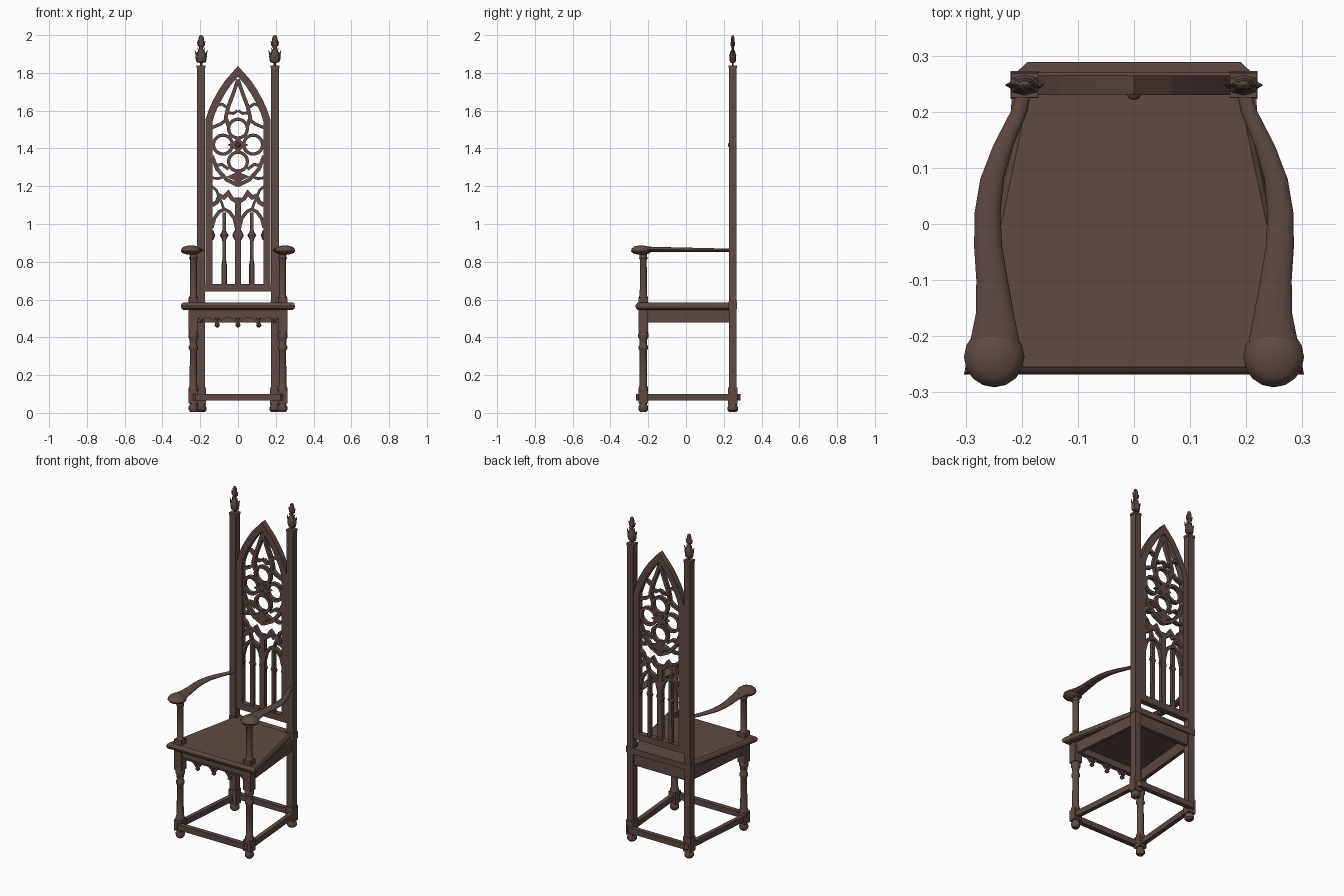
import bpy, bmesh, math
from mathutils import Vector, Matrix

if "Cube" in bpy.data.objects:
    bpy.data.objects.remove(bpy.data.objects["Cube"], do_unlink=True)

wood = bpy.data.materials.new("dark brown wood")
wood.use_nodes = True
COLOR = (0.112, 0.068, 0.056, 1)
wood.diffuse_color = COLOR
wood.node_tree.nodes["Principled BSDF"].inputs["Base Color"].default_value = COLOR
SIDES = ((1, "left"), (-1, "right"))


def finish(name, bm, smooth=False):
    bmesh.ops.recalc_face_normals(bm, faces=bm.faces)
    mesh = bpy.data.meshes.new(name)
    bm.to_mesh(mesh)
    bm.free()
    mesh.materials.append(wood)
    ob = bpy.data.objects.new(name, mesh)
    bpy.context.collection.objects.link(ob)
    if smooth:
        bpy.ops.object.select_all(action="DESELECT")
        ob.select_set(True)
        bpy.context.view_layer.objects.active = ob
        bpy.ops.object.shade_smooth_by_angle(angle=math.radians(40))
    return ob


def loft(bm, rings, closed=False):
    """Skin a list of equal rings, capping the ends unless closed."""
    rows = [[bm.verts.new(p) for p in r] for r in rings]
    n = len(rows[0])
    pairs = list(zip(rows, rows[1:])) + ([(rows[-1], rows[0])] if closed else [])
    for a, b in pairs:
        for i in range(n):
            j = (i + 1) % n
            bm.faces.new((a[i], a[j], b[j], b[i]))
    if not closed:
        bm.faces.new(rows[0])
        bm.faces.new(rows[-1])


def box(bm, x0, x1, y0, y1, z0, z1):
    loft(bm, [[(x0, y0, z), (x1, y0, z), (x1, y1, z), (x0, y1, z)] for z in (z0, z1)])


def lathe(bm, x, y, profile, n=12, flat=1.0):
    loft(bm, [[(x + r * math.cos(2 * math.pi * i / n),
                y + flat * r * math.sin(2 * math.pi * i / n), z) for i in range(n)]
              for r, z in profile])


def strip(bm, pts, w, y0, y1, closed=False):
    """Flat bar of width w following x,z points, with mitred corners."""
    p = [Vector(q) for q in pts]
    n, rings = len(p), []
    for i, q in enumerate(p):
        a = p[i - 1] if i or closed else None
        b = p[(i + 1) % n] if i < n - 1 or closed else None
        d1 = (q - a).normalized() if a else (b - q).normalized()
        d2 = (b - q).normalized() if b else d1
        t = (d1 + d2).normalized()
        o = Vector((-t.y, t.x)) * (w / 2 / max(0.45, t.dot(d1)))
        l, r = q + o, q - o
        rings.append([(l.x, y0, l.y), (r.x, y0, r.y), (r.x, y1, r.y), (l.x, y1, l.y)])
    loft(bm, rings, closed)


def arc(cx, cz, r, a0=0, a1=360, n=20):
    step = math.radians(a1 - a0) / n
    return [(cx + r * math.cos(math.radians(a0) + step * i),
             cz + r * math.sin(math.radians(a0) + step * i)) for i in range(n)]


def flip(pts, s):
    return [(s * x, z) for x, z in pts]


def beam(bm, a, b, w, z0, z1):
    """Upright board between two plan points."""
    a, b = Vector(a), Vector(b)
    d = (b - a).normalized()
    o = Vector((-d.y, d.x)) * w / 2
    plan = [a + o, b + o, b - o, a - o]
    loft(bm, [[(q.x, q.y, z) for q in plan] for z in (z0, z1)])


# Trapezoid seat with a moulded edge
bm = bmesh.new()
rings = []
for inset, z in ((0.014, 0.545), (0.004, 0.552), (0, 0.566), (0.005, 0.578), (0.013, 0.584)):
    f, b = 0.303 - inset, 0.2 - inset
    rings.append([(-f, inset - 0.268, z), (f, inset - 0.268, z), (b, 0.235, z), (-b, 0.235, z)])
loft(bm, rings)
finish("seat", bm)

# Side and rear aprons, and the rail behind the seat
bm = bmesh.new()
for s, _ in SIDES:
    beam(bm, (s * 0.238, -0.22), (s * 0.195, 0.235), 0.022, 0.478, 0.545)
box(bm, -0.19, 0.19, 0.235, 0.26, 0.478, 0.55)
box(bm, -0.19, 0.19, 0.23, 0.27, 0.55, 0.585)
finish("aprons", bm)

# Front apron with hanging cusped arches
bm = bmesh.new()
box(bm, -0.23, 0.23, -0.245, -0.222, 0.505, 0.55)
box(bm, -0.22, 0.22, -0.25, -0.22, 0.503, 0.512)
for i in range(4):
    strip(bm, arc(-0.165 + 0.11 * i, 0.457, 0.053, 20, 168, 10), 0.013, -0.243, -0.225)
for x in (-0.11, 0, 0.11):
    lathe(bm, x, -0.235, [(0.004, 0.452), (0.014, 0.461), (0.011, 0.472), (0.006, 0.48), (0.014, 0.51)], 8)
finish("front_apron", bm)

# Front legs: square blocks with turned shafts
LEG = [(0.017, 0.005), (0.025, 0.016), (0.026, 0.032), (0.019, 0.046), (0.02, 0.06)]
SHAFT = [(0.026, 0.115), (0.026, 0.13), (0.02, 0.145), (0.019, 0.33), (0.025, 0.34),
         (0.025, 0.352), (0.019, 0.362), (0.021, 0.39), (0.027, 0.402), (0.027, 0.418), (0.021, 0.43)]
ARM_POST = [(0.026, 0.61), (0.019, 0.622), (0.018, 0.81), (0.023, 0.82), (0.019, 0.83), (0.022, 0.86)]
for s, side in SIDES:
    x, y = s * 0.236, -0.226
    bm = bmesh.new()
    lathe(bm, x, y, LEG)
    box(bm, x - 0.025, x + 0.025, y - 0.025, y + 0.025, 0.05, 0.118)
    lathe(bm, x, y, SHAFT)
    box(bm, x - 0.025, x + 0.025, y - 0.025, y + 0.025, 0.425, 0.55)
    finish(side + "_front_leg", bm, True)

    # Arm support
    bm = bmesh.new()
    box(bm, x - 0.025, x + 0.025, y - 0.025, y + 0.025, 0.575, 0.612)
    lathe(bm, x, y, ARM_POST)
    finish(side + "_arm_support", bm, True)

    # Bowed arm and rounded hand knob
    bm = bmesh.new()
    path = [(0.196, 0.235, 0.012), (0.205, 0.2, 0.015), (0.233, 0.14, 0.018), (0.253, 0.08, 0.021),
            (0.261, 0.02, 0.023), (0.26, -0.04, 0.025), (0.253, -0.1, 0.028), (0.248, -0.16, 0.034),
            (0.248, -0.2, 0.042), (0.249, -0.235, 0.046)]
    rings = []
    for i, (px, py, r) in enumerate(path):
        h, z = 0.008 + 0.0008 * i, 0.861 + 0.0006 * i
        rings.append([(s * (px + r * math.cos(a)), py, z + h * math.sin(a))
                      for a in (math.pi * k / 6 for k in range(12))])
    loft(bm, rings)
    lathe(bm, s * 0.249, -0.237, [(0.02, 0.838), (0.046, 0.846), (0.054, 0.857), (0.05, 0.87),
                                  (0.036, 0.881), (0.012, 0.886)], 16)
    finish(side + "_arm", bm, True)

    # Rear post running up to the finial
    bm = bmesh.new()
    px, py = s * 0.195, 0.2475
    lathe(bm, px, py, [(0.018, 0.005), (0.027, 0.014), (0.027, 0.03), (0.02, 0.05)])
    box(bm, px - 0.025, px + 0.025, py - 0.025, py + 0.025, 0.045, 0.135)
    box(bm, px - 0.021, px + 0.021, py - 0.021, py + 0.021, 0.13, 1.838)
    box(bm, px - 0.024, px + 0.024, py - 0.023, py + 0.023, 0.55, 0.59)
    box(bm, px - 0.024, px + 0.024, py - 0.022, py + 0.022, 1.826, 1.84)
    finish(side + "_rear_post", bm)

    # Leafy finial
    bm = bmesh.new()
    lathe(bm, px, py, [(0.006, 1.838), (0.007, 1.852), (0.024, 1.857), (0.029, 1.872), (0.03, 1.892),
                       (0.021, 1.91), (0.01, 1.925), (0.012, 1.938), (0.021, 1.95), (0.016, 1.966),
                       (0.015, 1.98), (0.011, 1.994), (0.003, 2.0)], 8, 0.62)
    for t in (1, -1):
        for ox, z, size in ((0.026, 1.9, 0.045), (0.012, 1.915, 0.04), (0.018, 1.957, 0.028)):
            m = (Matrix.Translation((px + t * ox, py, z))
                 @ Matrix.Rotation(t * 0.35, 4, "Y"))
            bmesh.ops.create_cone(bm, cap_ends=True, segments=6, radius1=size * 0.22,
                                  radius2=0.001, depth=size, matrix=m)
    finish(side + "_finial", bm)

# Low stretchers with bevelled ends
bm = bmesh.new()
for out, inner, half in ((-0.265, -0.236, 0.255), (0.289, 0.26, 0.22)):
    loft(bm, [[(-half, inner, z), (half, inner, z), (half - 0.03, out, z), (-half + 0.03, out, z)]
              for z in (0.066, 0.1)])
for s, _ in SIDES:
    beam(bm, (s * 0.242, -0.225), (s * 0.203, 0.245), 0.026, 0.066, 0.1)
finish("stretchers", bm)

# Pointed frame of the back
bm = bmesh.new()
ARCH = [(0.154, 0.645), (0.154, 1.545), (0.138, 1.595), (0.113, 1.65), (0.085, 1.7), (0.053, 1.748), (0, 1.808)]
strip(bm, ARCH + flip(ARCH[-2::-1], -1), 0.038, 0.23, 0.265)
box(bm, -0.176, 0.176, 0.23, 0.265, 0.642, 0.682)
finish("back_frame", bm)

# Upper tracery: four rings, pointed light and foils
Y0, Y1 = 0.236, 0.26
bm = bmesh.new()
for cx, cz in ((0, 1.505), (0, 1.33), (0.08, 1.42), (-0.08, 1.42)):
    strip(bm, arc(cx, cz, 0.05), 0.017, Y0, Y1, True)
for s, _ in SIDES:
    strip(bm, flip([(0, 1.765), (0.025, 1.69), (0.05, 1.625), (0.065, 1.565), (0.05, 1.52)], s), 0.02, Y0, Y1)
    strip(bm, flip([(0.055, 1.615), (0.085, 1.635), (0.118, 1.625)], s), 0.015, Y0, Y1)
    strip(bm, flip([(0.06, 1.555), (0.09, 1.53), (0.138, 1.51)], s), 0.017, Y0, Y1)
    strip(bm, flip([(0.002, 1.6), (0.025, 1.585), (0.06, 1.59)], s), 0.014, Y0, Y1)
    strip(bm, flip([(0.138, 1.36), (0.11, 1.29), (0.06, 1.235), (0, 1.205)], s), 0.02, Y0, Y1)
    strip(bm, flip([(0.05, 1.29), (0.085, 1.315), (0.12, 1.31)], s), 0.016, Y0, Y1)
    strip(bm, flip([(0.14, 1.245), (0.105, 1.24), (0.075, 1.25)], s), 0.014, Y0, Y1)
finish("upper_tracery", bm)

# Lozenge boss and star under the rings
bm = bmesh.new()
for cz, rx, rz in ((1.418, 0.055, 0.045), (1.25, 0.062, 0.042)):
    star = [(rx * math.cos(k * math.pi / 4) * (0.55 if k % 2 else 1),
             cz + rz * math.sin(k * math.pi / 4) * (0.55 if k % 2 else 1)) for k in range(8)]
    loft(bm, [[(x, y, z) for x, z in star] for y in (Y0 - 0.004, Y1)])
bmesh.ops.create_icosphere(bm, subdivisions=2, radius=0.014, matrix=Matrix.Translation((0, 0.235, 1.418)))
finish("tracery_bosses", bm)

# Lower tracery: mullions, lancet heads and ogee crest
bm = bmesh.new()
box(bm, -0.017, 0.017, Y0, Y1, 0.67, 1.14)
for s, _ in SIDES:
    x = s * 0.073
    box(bm, x - 0.009, x + 0.009, Y0, Y1, 0.67, 1.06)
    lathe(bm, x, 0.248, [(0.009, 0.89), (0.011, 0.92), (0.024, 0.94), (0.011, 0.96), (0.009, 0.98)], 8, 0.6)
    lathe(bm, x, 0.248, [(0.015, 0.68), (0.015, 0.78), (0.01, 0.81)], 8, 0.8)
    for edge in (0.016, 0.134):
        lathe(bm, s * edge, 0.248, [(0.003, 0.915), (0.014, 0.94), (0.003, 0.965)], 6, 0.7)
    strip(bm, flip([(0.138, 0.98), (0.125, 1.03), (0.1, 1.065), (0.073, 1.078),
                    (0.046, 1.065), (0.02, 1.03), (0.008, 0.98)], s), 0.018, Y0, Y1)
    strip(bm, flip([(0.138, 1.1), (0.112, 1.115), (0.098, 1.15), (0.075, 1.14), (0.052, 1.165),
                    (0.033, 1.135), (0, 1.115)], s), 0.022, Y0, Y1)
    strip(bm, flip([(0.073, 1.07), (0.085, 1.11), (0.1, 1.14)], s), 0.013, Y0, Y1)
    strip(bm, flip([(0.098, 1.14), (0.115, 1.18), (0.14, 1.2)], s), 0.014, Y0, Y1)
finish("lower_tracery", bm)
